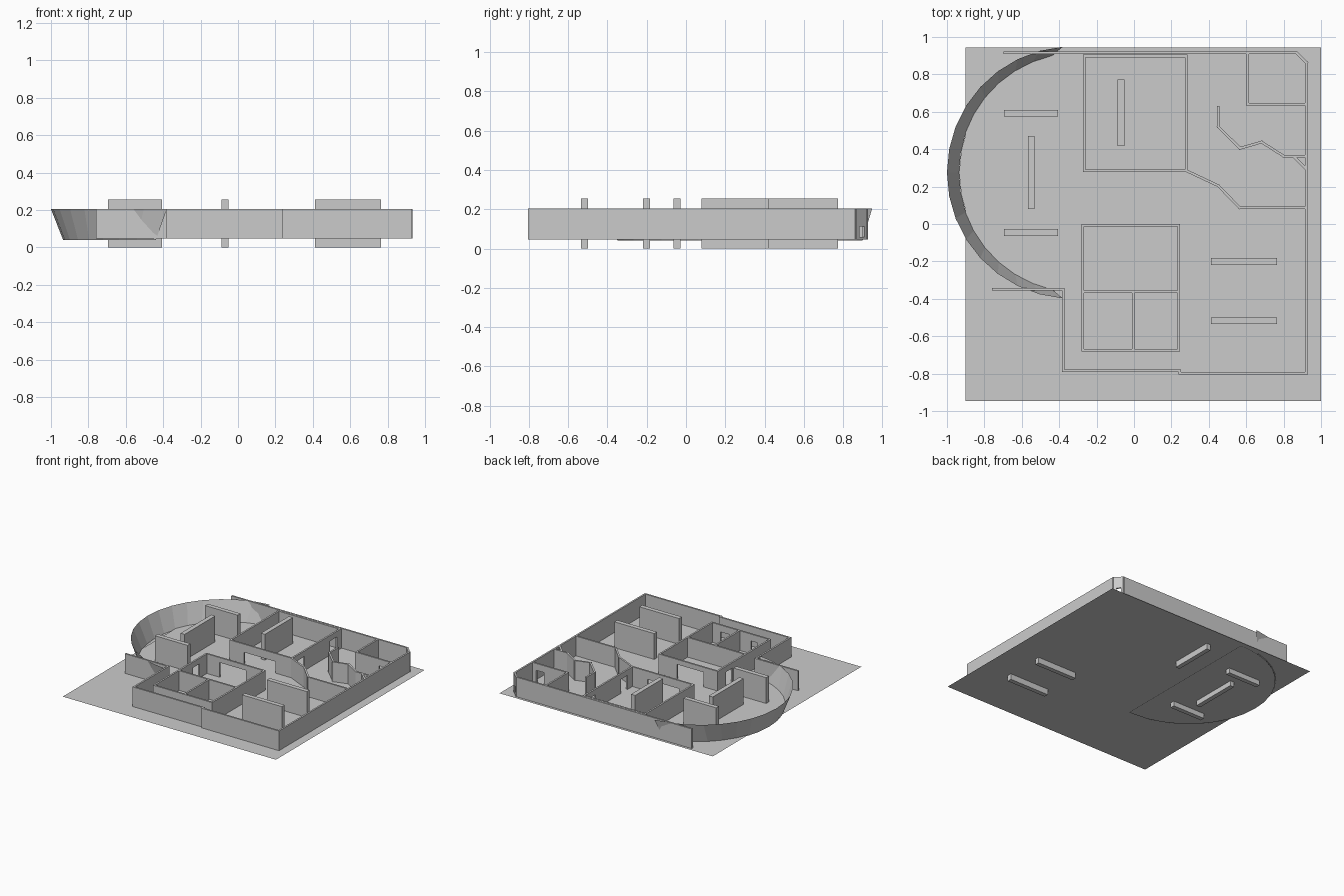
import bpy, bmesh, math
from mathutils import Matrix, Vector

if "Cube" in bpy.data.objects:
    bpy.data.objects.remove(bpy.data.objects["Cube"])

FLOOR, TOP, T = 0.047, 0.205, 0.014


def finish(name, bm):
    me = bpy.data.meshes.new(name)
    bm.to_mesh(me)
    bm.free()
    ob = bpy.data.objects.new(name, me)
    bpy.context.collection.objects.link(ob)
    return ob


def add_box(bm, p, q, a, b, z0, z1, t):
    """Box along the line p-q, from distance a to b, between heights z0 and z1."""
    p, q = Vector(p), Vector(q)
    d = (q - p).normalized()
    c = p + d * (a + b) / 2
    m = (Matrix.Translation((c.x, c.y, (z0 + z1) / 2))
         @ Matrix.Rotation(math.atan2(d.y, d.x), 4, 'Z')
         @ Matrix.Diagonal((b - a, t, z1 - z0, 1)))
    bmesh.ops.create_cube(bm, size=1, matrix=m)


def wall(name, pts, doors={}):
    """Wall along a path; doors maps segment index to (start, end, sill, head) openings."""
    bm = bmesh.new()
    for i, (p, q) in enumerate(zip(pts, pts[1:])):
        length = (Vector(q) - Vector(p)).length
        pos = -T / 2
        for a, b, sill, head in doors.get(i, []):
            add_box(bm, p, q, pos, a, FLOOR, TOP, T)
            add_box(bm, p, q, a, b, head, TOP, T)
            if sill > FLOOR:
                add_box(bm, p, q, a, b, FLOOR, sill, T)
            pos = b
        add_box(bm, p, q, pos, length + T / 2, FLOOR, TOP, T)
    return finish(name, bm)


# Ground sheet
bm = bmesh.new()
bmesh.ops.create_grid(bm, x_segments=1, y_segments=1, size=1,
                      matrix=Matrix.Translation((0.05, 0, FLOOR)) @ Matrix.Diagonal((0.95, 0.945, 1, 1)))
finish("floor", bm)

# Leaning curved wall: a tapered half ring, open towards the building
N = 16
bm = bmesh.new()
rows = []
for i in range(N + 1):
    k = i / N
    a_top = math.radians(94.7 + k * 170.6)
    a_low = math.radians(103 + k * 154)
    rows.append((bm.verts.new((-0.325 + 0.675 * math.cos(a_top), 0.275 + 0.675 * math.sin(a_top), TOP)),
                 bm.verts.new((-0.295 + 0.64 * math.cos(a_low), 0.275 + 0.64 * math.sin(a_low), 0.04))))
for r, s in zip(rows, rows[1:]):
    bm.faces.new((r[0], r[1], s[1], s[0]))
finish("curved_wall", bm)

# Half-round base under the curved wall
bm = bmesh.new()
arc = [math.radians(90 + 180 * i / N) for i in range(N + 1)]
pts = [(-0.26, 0.915)] + [(-0.295 + 0.64 * math.cos(a), 0.275 + 0.64 * math.sin(a)) for a in arc] + [(-0.26, -0.365)]
bm.faces.new([bm.verts.new((x, y, 0.04)) for x, y in pts])
finish("curved_hall_base", bm)

# Outer walls
wall("outer_wall", [(-0.69, 0.916), (0.868, 0.916), (0.922, 0.862), (0.922, -0.798), (0.245, -0.798)],
     {1: [(0.018, 0.052, 0.06, 0.112)]})
wall("front_left_wall", [(0.245, -0.785), (-0.378, -0.785), (-0.378, -0.348), (-0.752, -0.348)])

# Upper left room and the angled wall beside it
wall("upper_room", [(-0.265, 0.898), (-0.265, 0.285), (0.28, 0.285), (0.28, 0.898), (-0.265, 0.898)],
     {1: [(0.125, 0.405, FLOOR, 0.14)],
      2: [(0.07, 0.15, FLOOR, 0.16), (0.475, 0.565, FLOOR, 0.16)]})
wall("angled_wall", [(0.28, 0.285), (0.45, 0.205), (0.565, 0.087), (0.92, 0.087)])

# Corner room, zigzag partition and small corner panel
wall("corner_room", [(0.607, 0.91), (0.607, 0.64), (0.92, 0.64)],
     {1: [(0.205, 0.275, FLOOR, 0.15)]})
wall("zigzag_partition", [(0.45, 0.625), (0.45, 0.52), (0.567, 0.405), (0.682, 0.438), (0.80, 0.363), (0.92, 0.363)])
wall("corner_panel", [(0.86, 0.355), (0.92, 0.295)])

# Central block of three rooms
wall("central_rooms", [(-0.275, -0.007), (0.24, -0.007), (0.24, -0.675), (-0.275, -0.675), (-0.275, -0.007)],
     {0: [(0.12, 0.355, FLOOR, 0.165)],
      2: [(0.08, 0.16, FLOOR, 0.15), (0.35, 0.41, FLOOR, 0.15)],
      3: [(0.485, 0.57, FLOOR, 0.16)]})
wall("central_cross_wall", [(-0.275, -0.362), (0.24, -0.362)])
wall("central_divider", [(-0.005, -0.362), (-0.005, -0.675)])

# Thick free-standing display panels, passing through the floor
panels = [(-0.55, 0.592, 0.29, 0.036), (-0.55, 0.275, 0.036, 0.39), (-0.55, -0.045, 0.29, 0.036),
          (-0.07, 0.595, 0.036, 0.355), (0.588, -0.2, 0.355, 0.036), (0.588, -0.517, 0.355, 0.036)]
for i, (x, y, sx, sy) in enumerate(panels):
    bm = bmesh.new()
    bmesh.ops.create_cube(bm, size=1, matrix=Matrix.Translation((x, y, 0.1275)) @ Matrix.Diagonal((sx, sy, 0.255, 1)))
    finish(f"display_panel_{i + 1}", bm)
